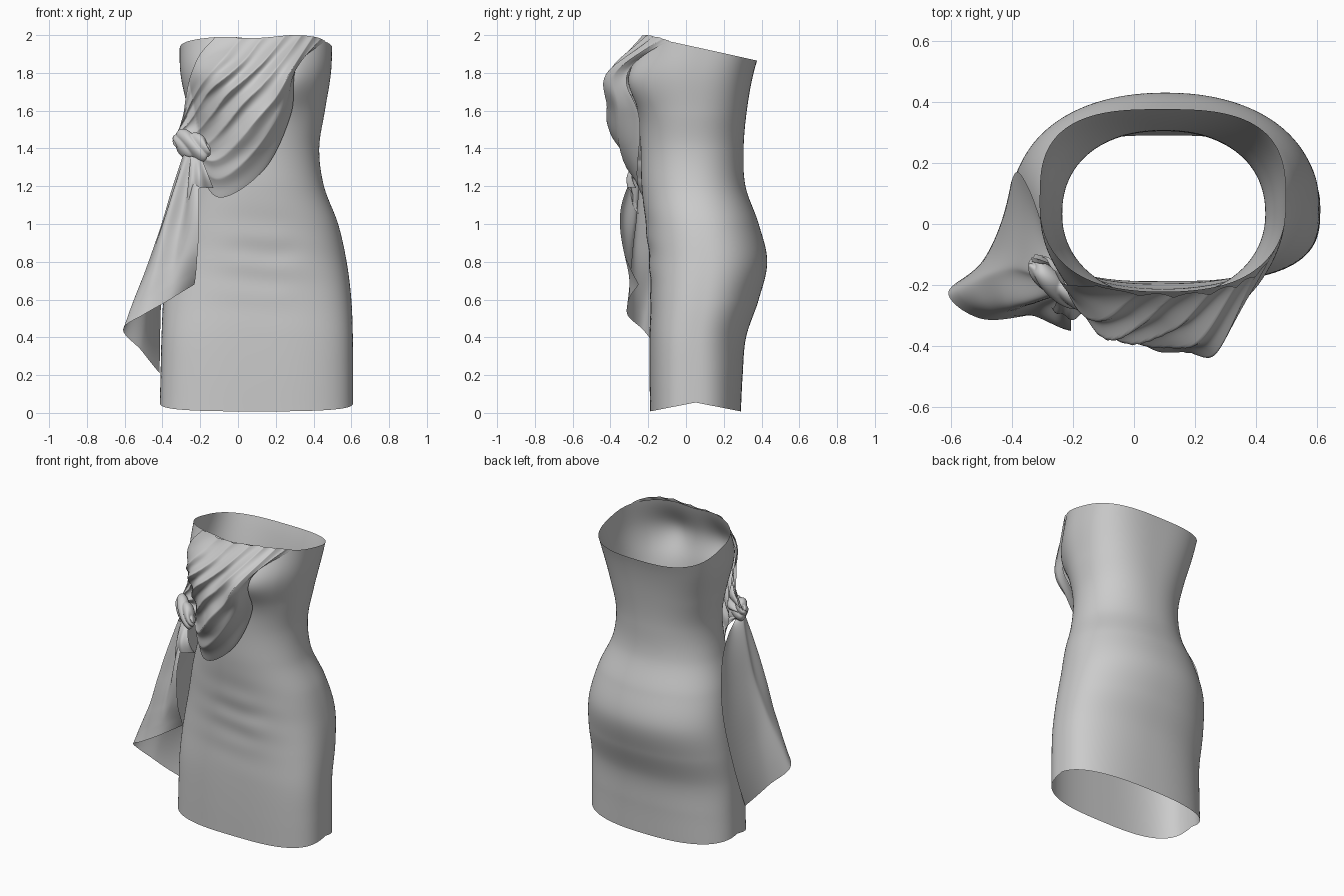
import bpy, math
from mathutils import Vector, noise

if "Cube" in bpy.data.objects:
    bpy.data.objects.remove(bpy.data.objects["Cube"])


def spline(keys, u):
    """Catmull-Rom through evenly spaced keys, u in 0..1."""
    n = len(keys) - 1
    f = min(max(u, 0), 1) * n
    i = min(int(f), n - 1)
    t = f - i
    p1, p2 = Vector(keys[i]), Vector(keys[i + 1])
    p0 = Vector(keys[i - 1]) if i > 0 else 2 * p1 - p2
    p3 = Vector(keys[i + 2]) if i + 2 <= n else 2 * p2 - p1
    return 0.5 * (2 * p1 + (p2 - p0) * t + (2 * p0 - 5 * p1 + 4 * p2 - p3) * t * t
                  + (3 * p1 - p0 - 3 * p2 + p3) * t ** 3)


def sheet(name, nu, nv, func, wrap=False):
    """Smooth grid surface from func(u, v); wrap closes it along u."""
    cols = nu if wrap else nu + 1
    verts = [func(i / nu, j / nv) for j in range(nv + 1) for i in range(cols)]
    faces = []
    for j in range(nv):
        for i in range(nu):
            k = (i + 1) % cols
            faces.append((j * cols + i, j * cols + k, (j + 1) * cols + k, (j + 1) * cols + i))
    me = bpy.data.meshes.new(name)
    me.from_pydata(verts, [], faces)
    me.shade_smooth()
    ob = bpy.data.objects.new(name, me)
    bpy.context.collection.objects.link(ob)
    return ob


def gauss(d, w):
    return math.exp(-(d / w) ** 2)


# Dress outline every 0.2 in height: left x, right x, front y, back y
OUTLINE = [(-.415, .61, -.19, .29), (-.41, .61, -.193, .30), (-.405, .608, -.193, .318),
           (-.395, .60, -.188, .385), (-.37, .575, -.195, .43), (-.33, .53, -.213, .385),
           (-.265, .455, -.235, .315), (-.235, .43, -.24, .305), (-.265, .46, -.25, .322),
           (-.305, .492, -.26, .358), (-.308, .50, -.215, .42)]
# Squareness of the front and back halves from hem to neckline
SQUARE = [(3.0, 2.5), (2.9, 2.2), (2.3, 2.15), (2.1, 2.25), (2.5, 2.9)]


def section(z):
    l, r, f, b = spline([Vector(o) for o in OUTLINE], z / 2)
    return (l + r) / 2, (r - l) / 2, (f + b) / 2, (b - f) / 2


def bust(x, z):
    return sum(0.065 * gauss(x - c, .15) * gauss(z - 1.76, .14) for c in (-.10, .29))


def front_y(x, z):
    cx, hx, cy, hy = section(z)
    n = spline(SQUARE, z / 2)[0]
    k = min(abs((x - cx) / hx), .9)
    return cy - hy * (1 - k ** n) ** (1 / n) - bust(x, z)


# Fitted strapless dress
def body(u, v):
    a = 2 * math.pi * u
    c, s = math.cos(a), math.sin(a)
    n = spline(SQUARE, v)[0 if s < 0 else 1]
    px = math.copysign(abs(c) ** (2 / n), c)
    py = math.copysign(abs(s) ** (2 / n), s)
    top = 1.93 - .065 * py - (.015 * gauss(px, .25) if s < 0 else 0)
    bottom = .055 - .047 * abs(py)
    z = bottom + (top - bottom) * v
    cx, hx, cy, hy = section(z)
    x, y = cx + hx * px, cy + hy * py
    if s < 0:
        y -= bust(x, z) * min(1, -py * 1.5)
        # soft pull wrinkles across the stomach
        wave = math.sin(z * 38 + x * 3) + noise.noise(Vector((x * 5, z * 9, 2)))
        y += .003 * wave * gauss(z - .8, .22) * gauss(x - .15, .25) * -py
    return (x, y, z)


sheet("dress_body", 128, 110, body, wrap=True)

# Diagonal pleated drape: key strands (x, z) from neckline to knot
STRANDS = [
    [(-.12, 1.99), (-.20, 1.90), (-.25, 1.79), (-.275, 1.68), (-.29, 1.58), (-.32, 1.48)],
    [(.10, 1.985), (0, 1.88), (-.10, 1.77), (-.19, 1.67), (-.265, 1.56), (-.335, 1.46)],
    [(.29, 2.0), (.17, 1.85), (.05, 1.71), (-.07, 1.58), (-.20, 1.475), (-.31, 1.43)],
    [(.41, 1.99), (.29, 1.81), (.19, 1.62), (.05, 1.44), (-.12, 1.33), (-.27, 1.38)],
    [(.46, 1.97), (.31, 1.83), (.28, 1.58), (.14, 1.29), (-.10, 1.14), (-.23, 1.33)]]
LIFT = [(.008, 0), (.03, 0), (.07, 0), (.115, 0), (.015, 0)]
SWELL = [(.1, 0), (.8, 0), (1.12, 0), (1.05, 0), (.55, 0), (.4, 0)]


def drape(t, s):
    x, z = spline([spline(k, s) for k in STRANDS], t)
    lift = spline(LIFT, t)[0] * spline(SWELL, s)[0]
    warp = t + .05 * noise.noise(Vector((t * 3, s * 3, 1)))
    ridge = 1 - abs(math.sin(math.pi * 7 * warp))
    fade = math.sin(math.pi * min(1, t * .9 + .08))
    pleat = .036 * ridge * fade * (.3 + .7 * math.sin(math.pi * min(1, s + .05)))
    crease = .02 * noise.noise(Vector((t * 9, s * 5, 4))) * fade * min(1, s * 4)
    return (x, front_y(x, z) - .004 - lift - pleat + crease, z)


sheet("bust_drape", 120, 80, drape)


# Gathered knot at the waist, wrapped with twisted folds
def knot(u, v):
    a, b = 2 * math.pi * u, math.pi * v
    r = 1 + .25 * (abs(math.sin(3 * b + a + .8 * math.sin(2 * a))) - .5) * math.sin(b)
    x = .10 * r * math.cos(b)
    y = .055 * r * math.sin(b) * math.cos(a)
    z = .075 * r * math.sin(b) * math.sin(a)
    return (-.245 + x, -.20 + y - .6 * x, 1.415 + z - .3 * x)


sheet("waist_knot", 64, 56, knot, wrap=True)

# Hanging tail: (start, middle pull, end) of each strand, front edge to back edge
TAIL = [((-.215, -.23, 1.33), (-.19, -.46, 1.03), (-.23, -.25, .68)),
        ((-.24, -.24, 1.35), (-.30, -.30, 1.0), (-.36, -.30, .60)),
        ((-.27, -.23, 1.36), (-.40, -.26, .95), (-.50, -.31, .52)),
        ((-.29, -.20, 1.37), (-.43, -.15, .92), (-.61, -.23, .44)),
        ((-.28, -.17, 1.37), (-.40, .02, 1.05), (-.51, -.14, .33)),
        ((-.26, -.15, 1.36), (-.41, .42, 1.25), (-.415, -.03, .21))]


def tail(t, s):
    a, b, c = (spline([k[i] for k in TAIL], t) for i in range(3))
    p = a * (1 - s) ** 2 + b * 2 * s * (1 - s) + c * s * s
    fold = math.sin(t * math.pi * 6) * .014 * math.sin(math.pi * min(1, s + .1))
    fold += .012 * noise.noise(Vector((t * 4, s * 4, 9))) * s
    return p + Vector((-.6, -.8, 0)) * fold


sheet("hanging_tail", 70, 60, tail)


# Short inner flap tucked beneath the knot
def flap(t, s):
    a = spline([(-.25, -.24, 1.36), (-.19, -.25, 1.34)], t)
    c = spline([(-.28, -.25, 1.05), (-.22, -.30, 1.18), (-.13, -.27, 1.19)], t)
    p = a.lerp(c, s)
    p.y -= .03 * math.sin(math.pi * s) + .012 * math.sin(t * 12) * s
    return p


sheet("knot_flap", 24, 24, flap)
